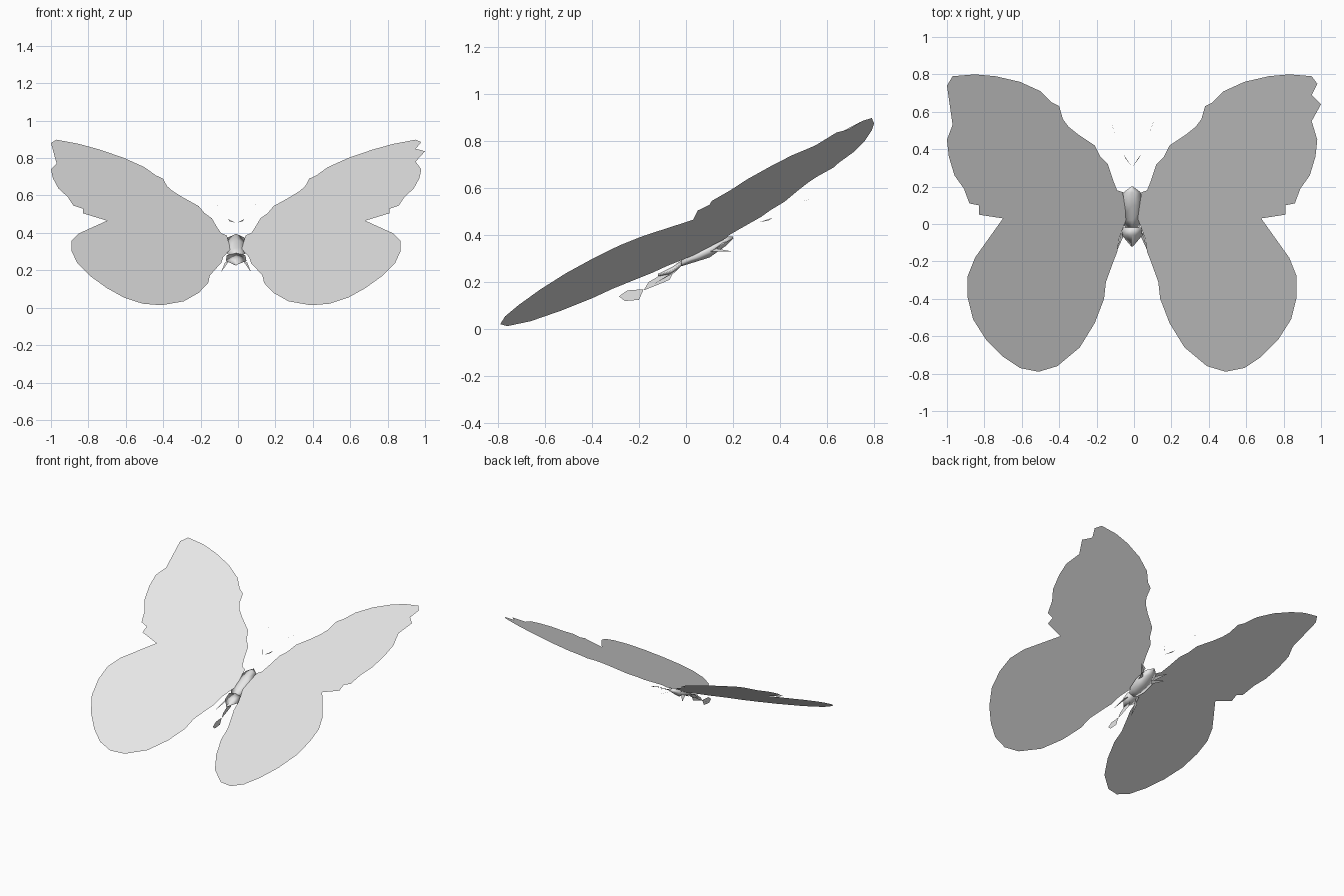
import bpy

cube = bpy.data.objects.get("Cube")
if cube:
    bpy.data.objects.remove(cube)

CENTRE = -0.01   # mirror line of the insect


def material(name, rgb):
    mat = bpy.data.materials.new(name)
    mat.use_nodes = True
    colour = (*rgb, 1)
    mat.diffuse_color = colour
    mat.node_tree.nodes["Principled BSDF"].inputs["Base Color"].default_value = colour
    return mat


GREY = material("pale grey", (0.8, 0.8, 0.8))


def make(name, verts, faces, smooth=False):
    mesh = bpy.data.meshes.new(name)
    mesh.from_pydata([(x + CENTRE, y, z) for x, y, z in verts], [], faces)
    mesh.materials.append(GREY)
    mesh.polygons.foreach_set("use_smooth", [smooth] * len(faces))
    mesh.update()
    obj = bpy.data.objects.new(name, mesh)
    bpy.context.collection.objects.link(obj)
    return obj


def plate(name, points):
    return make(name, points, [tuple(range(len(points)))])


def wing_height(x, y):
    # each wing is a flat sheet tilted up to the side and to the back
    return 0.292 + 0.23 * abs(x) + 0.488 * y


def loft(name, stations):
    # diamond cross-sections given as y, z, half width, half height
    verts, faces = [], []
    for y, z, w, h in stations:
        verts += [(w, y, z), (0, y, z + h), (-w, y, z), (0, y, z - h)]
    for s in range(len(stations) - 1):
        for k in range(4):
            a, b = s * 4 + k, s * 4 + (k + 1) % 4
            faces.append((a, b, b + 4, a + 4))
    last = len(verts) - 4
    faces += [(3, 2, 1, 0), tuple(range(last, last + 4))]
    return make(name, verts, faces, True)


# Wing outline: leading edge, ragged tip, outer edge, then the rear lobe
leading = [(.03, .03), (.05, .17), (.08, .18), (.1, .23), (.13, .32), (.17, .36),
           (.2, .42), (.29, .48), (.34, .52), (.37, .56), (.39, .63), (.43, .65),
           (.49, .71), (.6, .76), (.73, .79), (.84, .8), (.96, .79)]
plain_tip = [(.99, .74), (.96, .53)]
torn_tip = [(.99, .75), (.96, .69), (1.01, .64), (.96, .55)]
outer = [(.99, .45), (.98, .36), (.95, .26), (.9, .19), (.87, .11), (.82, .1),
         (.82, .05), (.69, .03)]
lobe = [(.74, -.04), (.84, -.18), (.88, -.28), (.88, -.39), (.85, -.51), (.78, -.62),
        (.69, -.71), (.6, -.77), (.5, -.79), (.4, -.76), (.28, -.66), (.2, -.53),
        (.15, -.4), (.14, -.31), (.1, -.2), (.08, -.15), (.07, -.08)]

for side, label, tip in ((1, "left", torn_tip), (-1, "right", plain_tip)):
    outline = [(side * x, y, wing_height(x, y)) for x, y in leading + tip + outer + lobe]
    plate(label + "_wing", outline[::-side])

    # Feeler fragments
    plate(label + "_feeler_base", [(side * .005, .31, .455), (side * .045, .37, .475),
                                   (side * .035, .35, .462)])
    plate(label + "_feeler_tip", [(side * .09, .48, .54), (side * .115, .55, .558),
                                  (side * .105, .52, .55)])

    # Leg slivers beside the thorax
    plate(label + "_front_leg", [(side * .03, .14, .36), (side * .12, .21, .39),
                                 (side * .05, .12, .34)])
    plate(label + "_middle_leg", [(side * .03, .12, .345), (side * .1, .2, .33),
                                  (side * .05, .09, .33)])
    plate(label + "_rear_leg", [(side * .03, -.03, .26), (side * .08, -.14, .19),
                                (side * .06, -.05, .24)])

# Body
loft("thorax", [(.2, .39, .005, .005), (.17, .375, .045, .02), (.1, .335, .07, .03),
                (.02, .3, .06, .02), (-.03, .275, .03, .01)])
loft("waist", [(-.02, .28, .05, .012), (-.06, .25, .055, .014), (-.12, .23, .005, .005)])

# Thin upright fins form the abdomen
fins = {
    "abdomen_middle": [(-.05, .25), (-.1, .235), (-.16, .2), (-.18, .165),
                       (-.13, .185), (-.07, .21)],
    "abdomen_end": [(-.18, .17), (-.25, .165), (-.285, .14), (-.26, .12), (-.2, .125)],
}
for name, profile in fins.items():
    plate(name, [(0, y, z) for y, z in profile])
